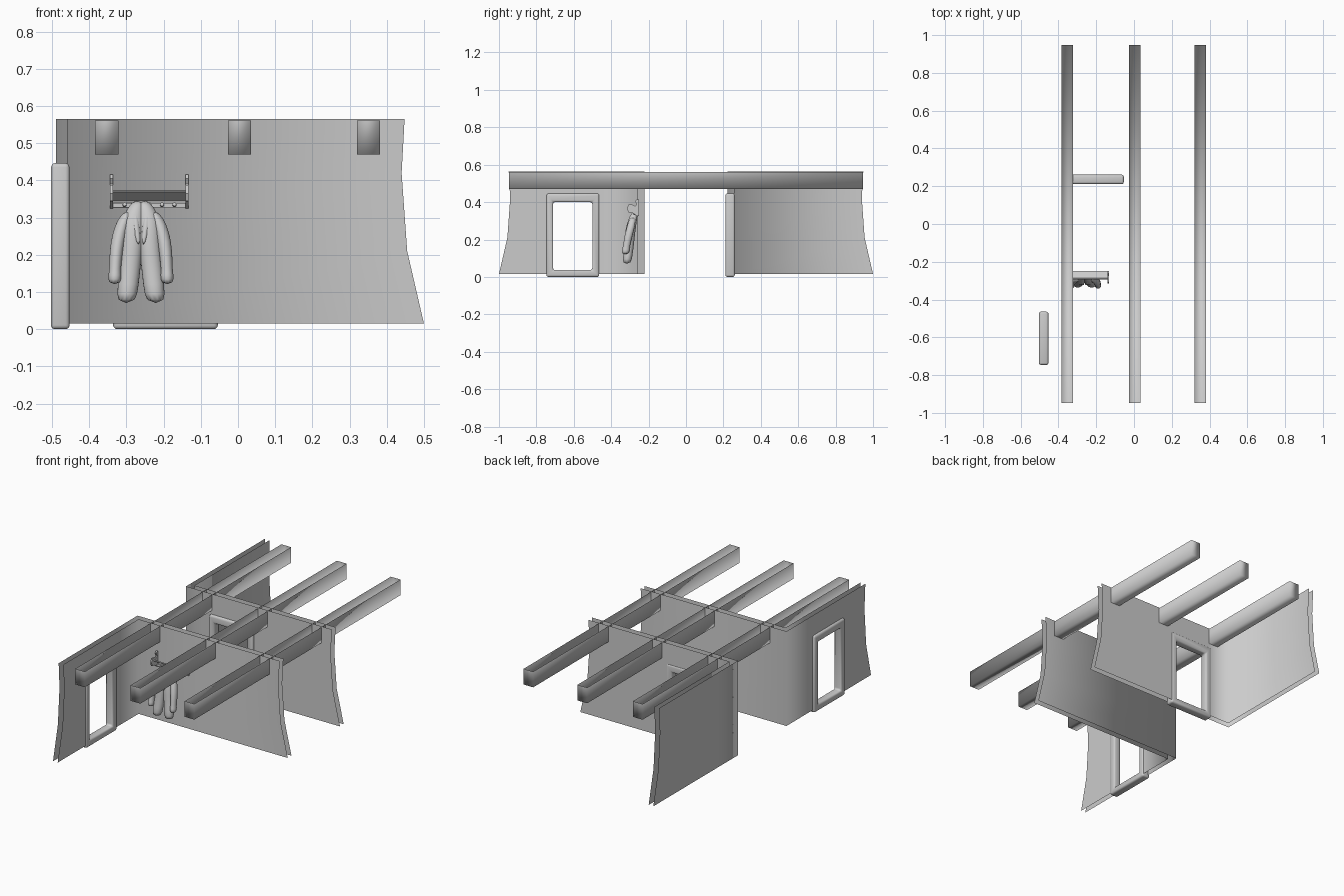
import bpy, bmesh, math
from mathutils import Vector

cube = bpy.data.objects.get("Cube")
if cube:
    bpy.data.objects.remove(cube, do_unlink=True)

plaster = bpy.data.materials.new("plain_grey")
plaster.use_nodes = True
GREY = (0.6, 0.6, 0.6, 1)
plaster.diffuse_color = GREY
plaster.node_tree.nodes["Principled BSDF"].inputs["Base Color"].default_value = GREY


def make(name, verts, faces, smooth=True, outward=False):
    mesh = bpy.data.meshes.new(name)
    mesh.from_pydata([tuple(v) for v in verts], [], faces)
    if outward:
        bm = bmesh.new()
        bm.from_mesh(mesh)
        bmesh.ops.recalc_face_normals(bm, faces=bm.faces)
        bm.to_mesh(mesh)
        bm.free()
    for p in mesh.polygons:
        p.use_smooth = smooth
    mesh.materials.append(plaster)
    ob = bpy.data.objects.new(name, mesh)
    bpy.context.collection.objects.link(ob)
    return ob


def box_parts(lo, hi):
    verts = [(x, y, z) for z in (lo[2], hi[2]) for x, y in
             ((lo[0], lo[1]), (hi[0], lo[1]), (hi[0], hi[1]), (lo[0], hi[1]))]
    sides = [(i, (i + 1) % 4, (i + 1) % 4 + 4, i + 4) for i in range(4)]
    return verts, sides + [(3, 2, 1, 0)]


def box(name, lo, hi):
    verts, faces = box_parts(lo, hi)
    return make(name, verts, faces + [(4, 5, 6, 7)], smooth=False)


# Corner wall skins: open sheets with a flare at both free ends
ROWS = (0.015, 0.21, 0.42, 0.565)
FLARE = (0.055, 0.01, -0.005, 0.003)


def wall_skin(name, s, x, y, side_cols, cross_cols, door, flip):
    path = [None] + [(x, s * c) for c in side_cols] + [(x, s * y)]
    path += [(c, s * y) for c in cross_cols] + [None]
    verts = []
    for i, p in enumerate(path):
        for z, f in zip(ROWS, FLARE):
            if p:
                verts.append((*p, z))
            elif i == 0:
                verts.append((x, s * (0.945 + f), z))
            else:
                verts.append((0.445 + f, s * y, z))
    faces, n = [], len(ROWS)
    for i in range(len(path) - 1):
        for j in range(n - 1):
            if i == door and ROWS[j + 1] < 0.5:
                continue
            f = (i * n + j, i * n + n + j, i * n + n + j + 1, i * n + j + 1)
            faces.append(f[::-1] if flip else f)
    return make(name, verts, faces)


# Front corner: doorway in the side wall; back corner: doorway in the cross wall
side_door, cross_door = [0.73, 0.485], [-0.32, -0.07]
wall_skin("front_wall_inner", -1, -0.46, 0.257, side_door, [], 1, False)
wall_skin("front_wall_outer", -1, -0.49, 0.223, side_door, [], 1, True)
wall_skin("back_wall_inner", 1, -0.46, 0.257, [], cross_door, 2, True)
wall_skin("back_wall_outer", 1, -0.49, 0.223, [0.41], cross_door, 3, False)

# Ceiling beams, open along the top
for name, x in (("right", -0.353), ("middle", 0.004), ("left", 0.351)):
    verts, faces = box_parts((x - 0.031, -0.947, 0.47), (x + 0.031, 0.947, 0.561))
    make(name + "_beam", verts, faces)


# Door frames: rectangular rings with rounded edges
def door_frame(name, place):
    outer = [(0, 0), (0.282, 0), (0.282, 0.447), (0, 0.447)]
    inner = [(0.035, 0.037), (0.245, 0.037), (0.245, 0.4), (0.035, 0.4)]
    verts = [place(u, d, z) for d in (0, 0.05) for u, z in outer + inner]
    faces = []
    for i in range(4):
        k = (i + 1) % 4
        faces += [(i, k, k + 4, i + 4), (i + 8, i + 12, k + 12, k + 8),
                  (i, i + 8, k + 8, k), (i + 4, k + 4, k + 12, i + 12)]
    ob = make(name, verts, faces, outward=True)
    bev = ob.modifiers.new("rounding", "BEVEL")
    bev.width, bev.segments = 0.011, 3


door_frame("side_door_frame", lambda u, d, z: (d - 0.503, u - 0.746, z))
door_frame("cross_door_frame", lambda u, d, z: (u - 0.336, d + 0.211, z))


# Coat rack: end brackets, sloped shelf, rails and pegs
def rod(name, a, b, r, sides=10):
    a, b = Vector(a), Vector(b)
    turn = (b - a).to_track_quat("Z", "Y")
    ring = [turn @ Vector((r * math.cos(t), r * math.sin(t), 0))
            for t in (2 * math.pi * i / sides for i in range(sides))]
    verts = [p + v for p in (a, b) for v in ring]
    faces = [(i, (i + 1) % sides, (i + 1) % sides + sides, i + sides) for i in range(sides)]
    faces += [tuple(range(sides))[::-1], tuple(range(sides, 2 * sides))]
    return make(name, verts, faces, smooth=False, outward=True)


BRACKET = [(-0.25, 0.325), (-0.262, 0.325), (-0.285, 0.342), (-0.308, 0.345),
           (-0.315, 0.365), (-0.308, 0.388), (-0.29, 0.388), (-0.27, 0.378),
           (-0.264, 0.39), (-0.272, 0.405), (-0.262, 0.416), (-0.25, 0.412)]
n = len(BRACKET)
for name, x in (("right", -0.34), ("left", -0.137)):
    verts = [(x + d, y, z) for d in (-0.004, 0.004) for y, z in BRACKET]
    faces = [(i, (i + 1) % n, (i + 1) % n + n, i + n) for i in range(n)]
    faces += [tuple(range(n)), tuple(range(n, 2 * n))]
    make(name + "_rack_bracket", verts, faces, smooth=False, outward=True)

shelf = [(-0.25, 0.342), (-0.29, 0.368), (-0.29, 0.373), (-0.25, 0.347)]
verts = [(x, y, z) for x in (-0.338, -0.139) for y, z in shelf]
make("rack_shelf", verts, [(i, (i + 1) % 4, (i + 1) % 4 + 4, i + 4) for i in range(4)]
     + [(0, 1, 2, 3), (4, 5, 6, 7)], smooth=False, outward=True)
rod("rack_front_rail", (-0.338, -0.291, 0.371), (-0.139, -0.291, 0.371), 0.004)
box("rack_peg_board", (-0.336, -0.263, 0.327), (-0.141, -0.25, 0.34))
for i in range(5):
    x = -0.305 + 0.0335 * i
    rod("rack_peg", (x, -0.26, 0.333), (x, -0.28, 0.336), 0.005)


# Hanging coat: lofted oval sections
def loft(name, s, sections, sides=10):
    verts = []
    for x, y, z, rx, ry in sections:
        for i in range(sides):
            t = 2 * math.pi * i / sides
            verts.append((-0.261 + s * (x + rx * math.cos(t)), y + ry * math.sin(t), z))
    faces = []
    for j in range(len(sections) - 1):
        for i in range(sides):
            k = (i + 1) % sides
            faces.append((j * sides + i, j * sides + k, (j + 1) * sides + k, (j + 1) * sides + i))
    last = (len(sections) - 1) * sides
    faces += [tuple(range(sides)), tuple(range(last, last + sides))]
    ob = make(name, verts, faces, outward=True)
    sub = ob.modifiers.new("softening", "SUBSURF")
    sub.levels = sub.render_levels = 1


PANEL = [(0.008, -0.275, 0.345, 0.014, 0.014), (0.014, -0.28, 0.325, 0.024, 0.022),
         (0.021, -0.288, 0.295, 0.033, 0.026), (0.022, -0.298, 0.24, 0.031, 0.028),
         (0.028, -0.302, 0.18, 0.03, 0.026), (0.034, -0.31, 0.12, 0.03, 0.026),
         (0.04, -0.317, 0.068, 0.028, 0.026)]
SLEEVE = [(0.03, -0.285, 0.318, 0.012, 0.014), (0.044, -0.288, 0.3, 0.018, 0.02),
          (0.058, -0.297, 0.26, 0.02, 0.023), (0.067, -0.31, 0.21, 0.019, 0.022),
          (0.07, -0.32, 0.155, 0.016, 0.019), (0.07, -0.321, 0.149, 0.019, 0.022),
          (0.071, -0.325, 0.12, 0.018, 0.021)]
COLLAR = [(0.013, -0.268, 0.347, 0.007, 0.01), (0.016, -0.29, 0.325, 0.009, 0.012),
          (0.014, -0.31, 0.28, 0.01, 0.008), (0.006, -0.322, 0.225, 0.006, 0.006)]
for s, side in ((-1, "right"), (1, "left")):
    loft(side + "_coat_panel", s, PANEL)
    loft(side + "_coat_sleeve", s, SLEEVE)
    loft(side + "_coat_lapel", s, COLLAR)
